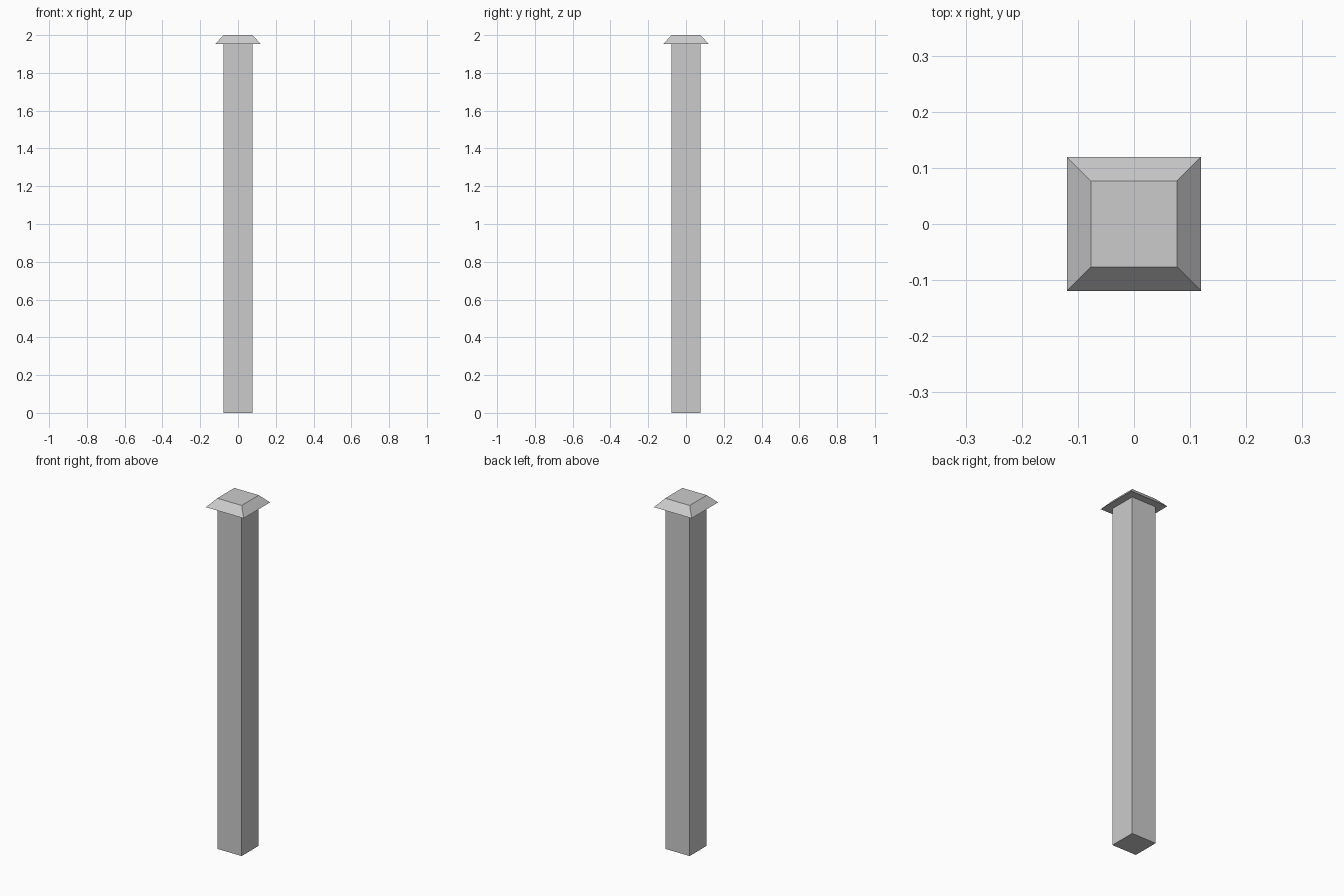
import bpy
import bmesh

if "Cube" in bpy.data.objects:
    bpy.data.objects.remove(bpy.data.objects["Cube"])

POST = 0.077      # half width of the shaft and of the cap's flat top
EAVE = 0.119      # half width of the cap's overhanging edge
CAP_Z = 1.954     # height of the cap's underside

# Square profile from the ground up: shaft, overhang, sloped cap
profile = [(POST, 0.0), (POST, CAP_Z), (EAVE, CAP_Z), (POST, 2.0)]

bm = bmesh.new()
rings = [[bm.verts.new((sx * h, sy * h, z))
          for sx, sy in ((-1, -1), (1, -1), (1, 1), (-1, 1))]
         for h, z in profile]

# Side faces between neighbouring rings
for low, high in zip(rings, rings[1:]):
    for i in range(4):
        j = (i + 1) % 4
        bm.faces.new((low[i], low[j], high[j], high[i]))

# Closed base and flat top
bm.faces.new(rings[0][::-1])
bm.faces.new(rings[-1])
bmesh.ops.recalc_face_normals(bm, faces=bm.faces)

mesh = bpy.data.meshes.new("capped_post")
bm.to_mesh(mesh)
bm.free()
post = bpy.data.objects.new("capped_post", mesh)
bpy.context.collection.objects.link(post)
